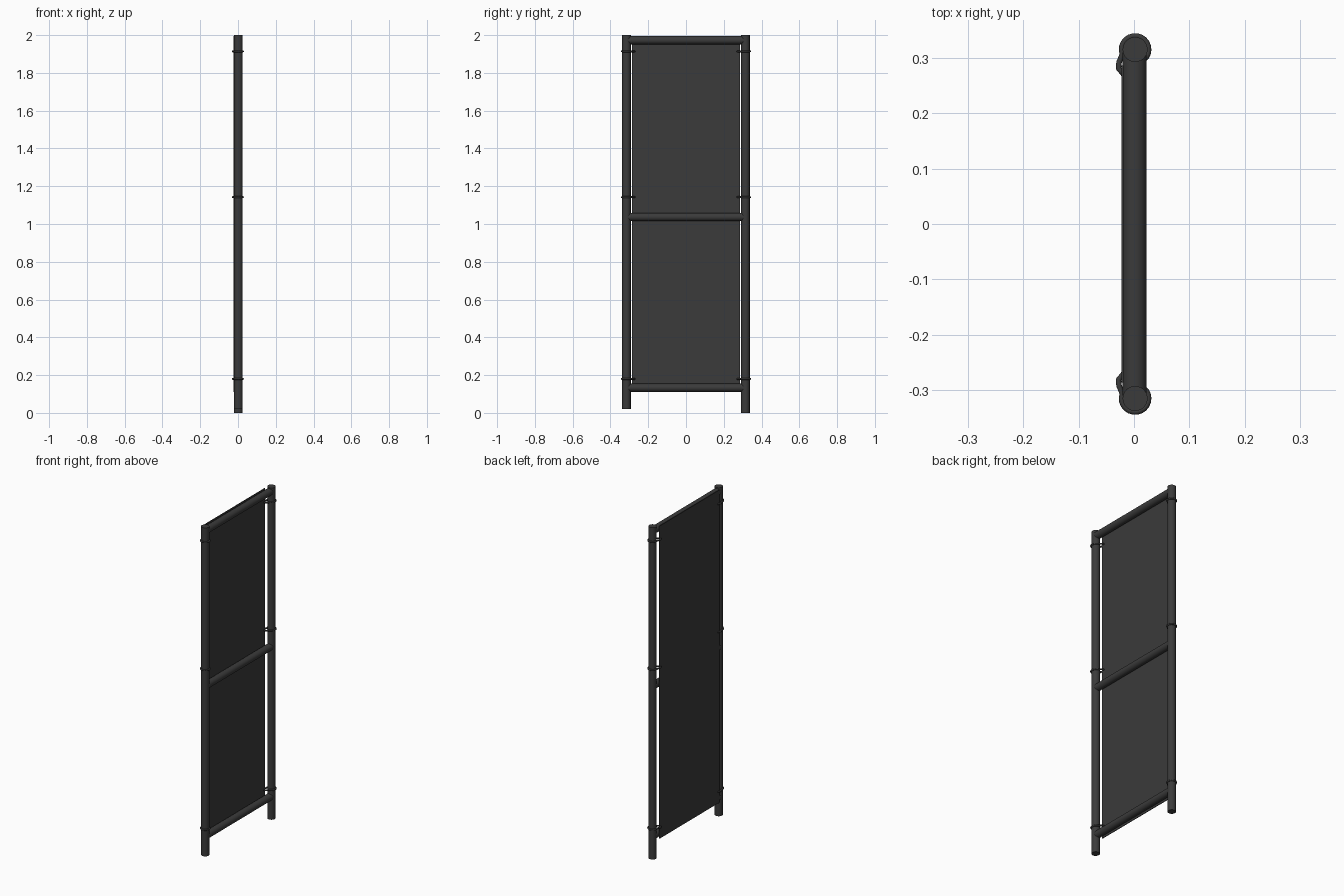
import bpy, math
from mathutils import Vector

if "Cube" in bpy.data.objects:
    bpy.data.objects.remove(bpy.data.objects["Cube"])

mat = bpy.data.materials.new("dark_grey")
mat.diffuse_color = (0.043, 0.043, 0.043, 1)
mat.use_nodes = True
mat.node_tree.nodes["Principled BSDF"].inputs["Base Color"].default_value = mat.diffuse_color


def finish(ob, name):
    ob.name = name
    ob.data.materials.append(mat)
    return ob


def tube(name, a, b, r):
    a, b = Vector(a), Vector(b)
    bpy.ops.mesh.primitive_cylinder_add(vertices=32, radius=r, depth=(b - a).length,
                                        location=(a + b) / 2)
    ob = bpy.context.object
    ob.rotation_euler = (b - a).to_track_quat('Z', 'Y').to_euler()
    bpy.ops.object.shade_smooth_by_angle()
    return finish(ob, name)


def tie(name, side, z):
    # closed loop round the post, pinched through the edge of the panel
    r, cx, cy = 0.0245, 0.002, 0.315
    pts = []
    for i in range(17):
        t = math.radians(-70 + 270 * i / 16)
        pts.append((cx + r * math.cos(t), cy + r * math.sin(t)))
    pts += [(-0.027, 0.292), (-0.028, 0.281), (-0.021, 0.272), (-0.010, 0.273)]
    cu = bpy.data.curves.new(name, 'CURVE')
    cu.dimensions = '3D'
    cu.bevel_depth = 0.005
    cu.bevel_resolution = 2
    sp = cu.splines.new('POLY')
    sp.points.add(len(pts) - 1)
    for p, (x, y) in zip(sp.points, pts):
        p.co = (x, side * y, z, 1)
    sp.use_cyclic_u = True
    ob = bpy.data.objects.new(name, cu)
    bpy.context.collection.objects.link(ob)
    finish(ob, name)


# upright posts, the front one slightly shorter
tube("front_post", (0.002, -0.315, 0.02), (0.002, -0.315, 2.0), 0.0225)
tube("back_post", (0.002, 0.315, 0.0), (0.002, 0.315, 2.0), 0.0225)

# horizontal rails
for label, z in (("bottom", 0.133), ("middle", 1.037), ("top", 1.973)):
    tube(label + "_rail", (0.001, -0.31, z), (0.001, 0.31, z), 0.0215)

# thin sheet behind the rails
bpy.ops.mesh.primitive_cube_add(size=1, location=(-0.021, 0, 1.052))
panel = bpy.context.object
panel.scale = (0.004, 0.572, 1.884)
finish(panel, "panel")

# ties holding the sheet to the posts
for label, side in (("front", -1), ("back", 1)):
    for i, z in enumerate((0.18, 1.142, 1.914)):
        tie(f"{label}_tie_{i + 1}", side, z)
